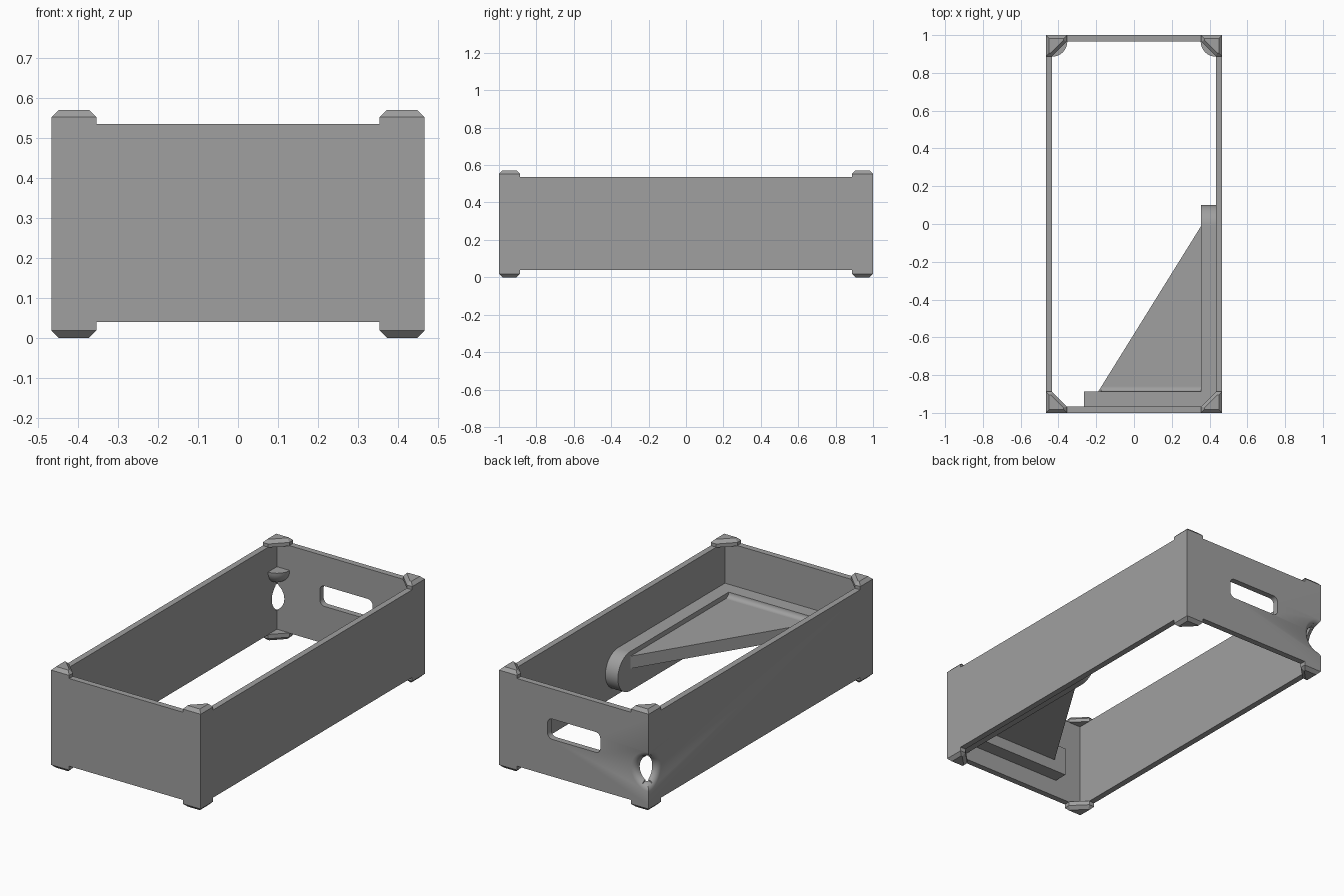
import bpy, bmesh, math
from mathutils import Vector, Matrix

if "Cube" in bpy.data.objects:
    bpy.data.objects.remove(bpy.data.objects["Cube"])

W, L, T = 0.467, 1.0, 0.034          # half width, half length, wall thickness
Z0, Z1 = 0.04, 0.535                 # wall bottom and top

grey = bpy.data.materials.new("plain_grey")
grey.diffuse_color = (0.35, 0.35, 0.35, 1)
grey.use_nodes = True
grey.node_tree.nodes["Principled BSDF"].inputs["Base Color"].default_value = grey.diffuse_color


def finish(name, bm, smooth=True):
    bmesh.ops.recalc_face_normals(bm, faces=bm.faces)
    me = bpy.data.meshes.new(name)
    bm.to_mesh(me)
    bm.free()
    me.materials.append(grey)
    ob = bpy.data.objects.new(name, me)
    bpy.context.collection.objects.link(ob)
    if smooth:
        select(ob)
        bpy.ops.object.shade_smooth_by_angle(angle=math.radians(30))
    return ob


def select(ob):
    bpy.ops.object.select_all(action='DESELECT')
    ob.select_set(True)
    bpy.context.view_layer.objects.active = ob


def prism(name, pts, axis, lo, hi, smooth=True):
    """Extrude a 2D outline along x, y or z."""
    place = {'x': lambda a, b, h: (h, a, b),
             'y': lambda a, b, h: (a, h, b),
             'z': lambda a, b, h: (a, b, h)}[axis]
    bm = bmesh.new()
    face = bm.faces.new([bm.verts.new(place(a, b, lo)) for a, b in pts])
    geo = bmesh.ops.extrude_face_region(bm, geom=[face])
    step = Vector(place(0, 0, hi - lo))
    bmesh.ops.translate(bm, vec=step, verts=[v for v in geo['geom'] if isinstance(v, bmesh.types.BMVert)])
    return finish(name, bm, smooth)


def rect(a0, a1, b0, b1):
    return [(a0, b0), (a1, b0), (a1, b1), (a0, b1)]


def arc(cx, cy, r, a0, a1, n):
    return [(cx + r * math.cos(math.radians(a0 + (a1 - a0) * i / n)),
             cy + r * math.sin(math.radians(a0 + (a1 - a0) * i / n))) for i in range(n + 1)]


def cut(ob, cutter):
    mod = ob.modifiers.new("cut", 'BOOLEAN')
    mod.operation, mod.solver, mod.object = 'DIFFERENCE', 'EXACT', cutter
    select(ob)
    bpy.ops.object.modifier_apply(modifier="cut")
    bpy.data.objects.remove(cutter)


# Open box walls
walls = prism("box_walls", rect(-W, W, -L, L), 'z', Z0, Z1, False)
cut(walls, prism("inner_cutter", rect(T - W, W - T, T - L, L - T), 'z', 0, 0.6, False))

# Rounded hand slot in the back wall
slot = []
for cx, cz, a in ((0.135, 0.335, 0), (-0.135, 0.335, 90), (-0.135, 0.28, 180), (0.135, 0.28, 270)):
    slot += arc(cx, cz, 0.03, a, a + 90, 6)
cut(walls, prism("slot_cutter", slot, 'y', 0.9, 1.1, False))

# Flared round opening wrapped around the back left corner
flare = [(-0.01, 0.122), (0, 0.11), (0.005, 0.098), (0.012, 0.089), (0.022, 0.083), (0.034, 0.08), (0.045, 0.08)]
for inward in (Vector((1, 0, 0)), Vector((0, -1, 0))):
    bm = bmesh.new()
    side = inward.cross(Vector((0, 0, 1)))
    n = 40
    rings = [[bm.verts.new(Vector((-W, L, 0.225)) + inward * d
                           + side * r * math.cos(math.tau * i / n)
                           + Vector((0, 0, r * math.sin(math.tau * i / n)))) for i in range(n)]
             for d, r in flare]
    for p, q in zip(rings, rings[1:]):
        for i in range(n):
            j = (i + 1) % n
            bm.faces.new((p[i], p[j], q[j], q[i]))
    bm.faces.new(rings[0])
    bm.faces.new(rings[-1])
    cut(walls, finish("corner_cutter", bm, False))
select(walls)
bpy.ops.object.shade_smooth_by_angle(angle=math.radians(30))

# Chamfered stacking caps and feet at every corner
S = 0.112
for sx, xn in ((-1, "left"), (1, "right")):
    for sy, yn in ((-1, "front"), (1, "back")):
        for part, base, rim, d in (("cap", Z1 - 0.002, 0.553, 1), ("foot", Z0 + 0.002, 0.018, -1)):
            outline = [(W, L), (W - S, L), (W - S, L - T), (W - T, L - S), (W, L - S)]
            bm = bmesh.new()
            low = bm.faces.new([bm.verts.new((sx * x, sy * y, base)) for x, y in outline])
            geo = bmesh.ops.extrude_face_region(bm, geom=[low])['geom']
            for v in geo:
                if isinstance(v, bmesh.types.BMVert):
                    v.co.z = rim
            top = [f for f in geo if isinstance(f, bmesh.types.BMFace)]
            bmesh.ops.inset_region(bm, faces=top, thickness=0.018, use_even_offset=True)
            for v in top[0].verts:
                v.co.z = rim + d * 0.018
            finish(f"{yn}_{xn}_{part}", bm, False)

# Quarter dome supports inside the back corners
for s, name in ((-1, "left_dome"), (1, "right_dome")):
    c = Vector((s * (W - T), L - T, 0.395))
    bm = bmesh.new()
    bmesh.ops.create_uvsphere(bm, u_segments=40, v_segments=20, radius=0.08, matrix=Matrix.Translation(c))
    for co, no in ((c, (0, 0, 1)), (c + Vector((0, 0.004, 0)), (0, 1, 0)), (c + Vector((s * 0.004, 0, 0)), (s, 0, 0))):
        res = bmesh.ops.bisect_plane(bm, geom=bm.verts[:] + bm.edges[:] + bm.faces[:],
                                     dist=1e-5, plane_co=co, plane_no=no, clear_outer=True)
        bmesh.ops.holes_fill(bm, edges=[e for e in bm.edges if e.is_boundary])
    finish(name, bm)

# Corner shelf: round-ended side rail, front rail, triangular floor, fillet
RX, RY = 0.355, -0.888
side = [(-0.98, 0.08)] + arc(-0.01, 0.191, 0.111, -90, 90, 24) + [(-0.98, 0.302)]
prism("shelf_side_rail", side, 'x', RX, W - T + 0.003, True)
prism("shelf_front_rail", rect(-0.265, 0.43, 0.14, 0.302), 'y', -0.97, RY, False)
prism("shelf_floor", [(RX + 0.005, -0.003), (-0.19, RY), (-0.19, RY - 0.01), (RX + 0.005, RY - 0.01)],
      'z', 0.205, 0.275, False)
fillet = [(RY - 0.004, 0.27)] + [(RY - 0.004, 0.302)] + arc(RY + 0.027, 0.302, 0.027, 180, 270, 8) + [(RY + 0.027, 0.27)]
prism("shelf_fillet", fillet, 'x', -0.175, RX + 0.002, True)
